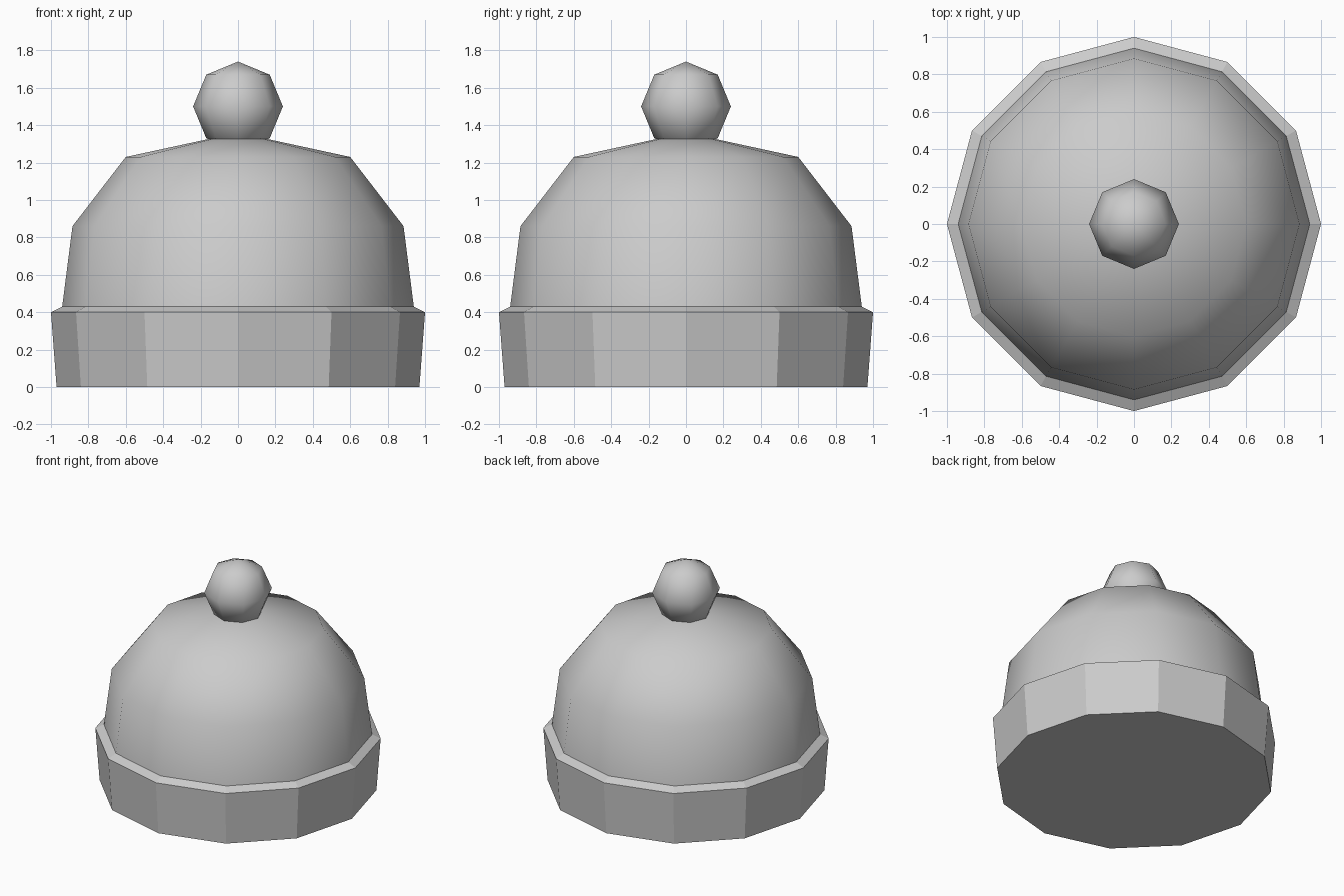
import bpy, bmesh, math

if "Cube" in bpy.data.objects:
    bpy.data.objects.remove(bpy.data.objects["Cube"])

grey = bpy.data.materials.new("wool grey")
grey.diffuse_color = (0.6, 0.6, 0.6, 1)
grey.use_nodes = True
grey.node_tree.nodes["Principled BSDF"].inputs["Base Color"].default_value = grey.diffuse_color


def lathe(name, profile, sides, smooth):
    """Revolve (radius, z) points, bottom to top; radius 0 closes to a point."""
    bm = bmesh.new()
    rings = []
    for r, z in profile:
        if r == 0:
            rings.append([bm.verts.new((0, 0, z))] * sides)
        else:
            rings.append([bm.verts.new((r * math.cos(math.tau * i / sides),
                                        r * math.sin(math.tau * i / sides), z))
                          for i in range(sides)])
    for low, high in zip(rings, rings[1:]):
        for i in range(sides):
            j = (i + 1) % sides
            corners = dict.fromkeys((low[i], low[j], high[j], high[i]))
            bm.faces.new(list(corners)).smooth = smooth
    if profile[0][0] and not smooth:
        bm.faces.new(rings[0][::-1])  # flat underside
    mesh = bpy.data.meshes.new(name)
    bm.to_mesh(mesh)
    bm.free()
    mesh.materials.append(grey)
    obj = bpy.data.objects.new(name, mesh)
    bpy.context.collection.objects.link(obj)
    return obj


# Folded brim with a narrow sloping lip
lathe("brim", [(0.97, 0), (1.0, 0.4), (0.94, 0.43)], 12, False)

# Rounded crown
lathe("crown", [(0.94, 0.43), (0.885, 0.86), (0.6, 1.23), (0, 1.36)], 12, True)

# Pompom
R, C = 0.24, 1.5
ball = [(R * math.sin(a), C - R * math.cos(a))
        for a in (math.pi * k / 4 for k in range(1, 4))]
lathe("pompom", [(0, C - R)] + ball + [(0, C + R)], 8, True)
